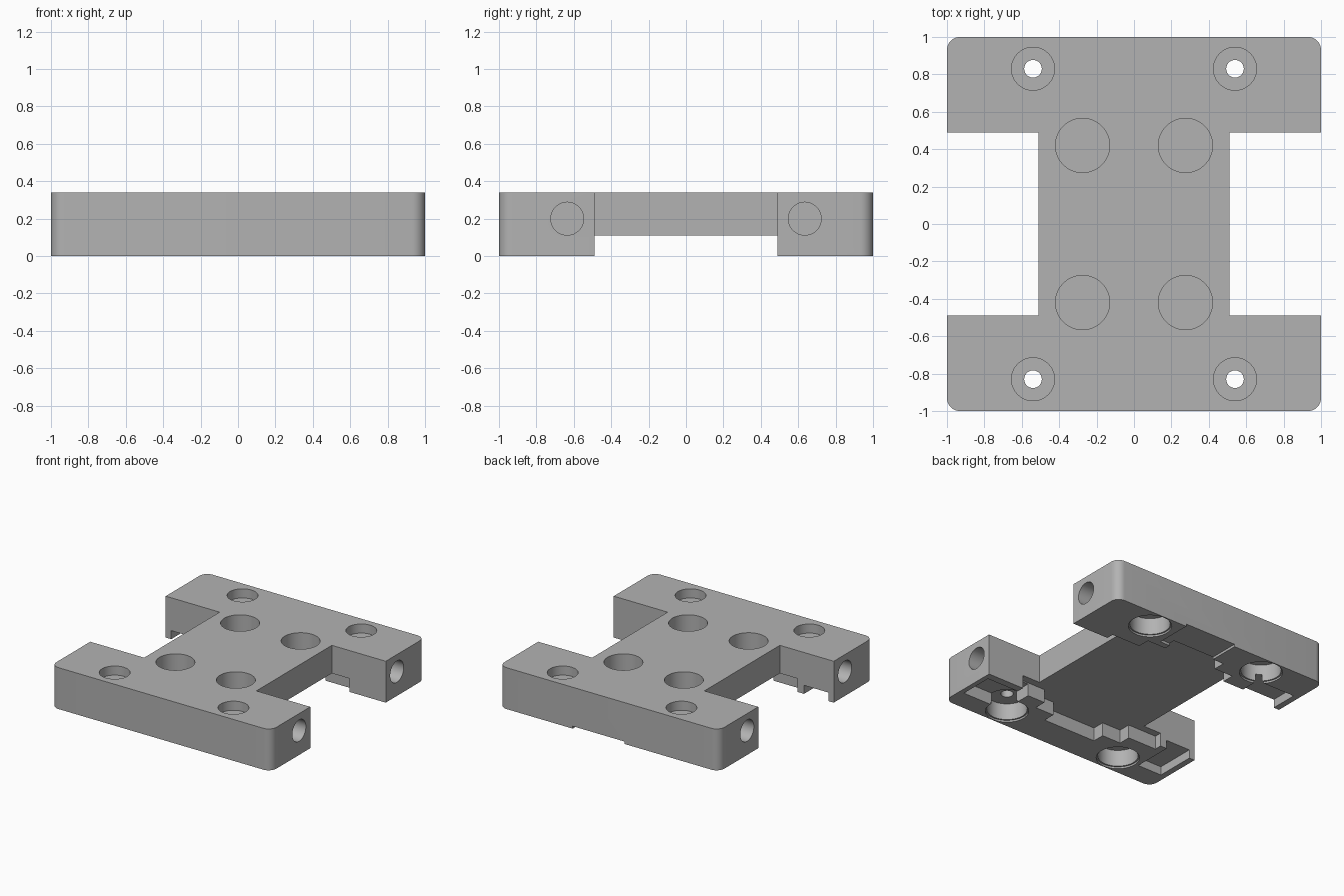
import bpy, bmesh, math
from mathutils import Matrix, Vector

cube = bpy.data.objects.get("Cube")
if cube:
    bpy.data.objects.remove(cube, do_unlink=True)

TOP, MID = 0.34, 0.11      # full height, underside of the waist
WAIST, ARM = 0.51, 0.49    # half width of the waist, inner edge of the arms
CORNER = 0.07

grey = bpy.data.materials.new("plain_grey")
grey.use_nodes = True
grey.diffuse_color = (0.45, 0.45, 0.45, 1)
grey.node_tree.nodes["Principled BSDF"].inputs["Base Color"].default_value = (0.45, 0.45, 0.45, 1)


def to_object(name, bm):
    bmesh.ops.recalc_face_normals(bm, faces=bm.faces)
    mesh = bpy.data.meshes.new(name)
    bm.to_mesh(mesh)
    bm.free()
    mesh.materials.append(grey)
    obj = bpy.data.objects.new(name, mesh)
    bpy.context.collection.objects.link(obj)
    return obj


def box(x0, x1, y0, y1, z0, z1):
    bm = bmesh.new()
    size = Matrix.Diagonal((x1 - x0, y1 - y0, z1 - z0, 1))
    centre = Vector((x0 + x1, y0 + y1, z0 + z1)) / 2
    bmesh.ops.create_cube(bm, size=1, matrix=Matrix.Translation(centre) @ size)
    return to_object("box_cutter", bm)


def drill(x, y, z0, z1, r0, r1=None):
    bm = bmesh.new()
    bmesh.ops.create_cone(bm, cap_ends=True, segments=48, radius1=r0,
                          radius2=r0 if r1 is None else r1, depth=z1 - z0,
                          matrix=Matrix.Translation((x, y, (z0 + z1) / 2)))
    return to_object("drill_cutter", bm)


def side_drill(side, y, z, r, depth):
    bm = bmesh.new()
    place = Matrix.Translation((side, y, z)) @ Matrix.Rotation(math.pi / 2, 4, 'Y')
    bmesh.ops.create_cone(bm, cap_ends=True, segments=48, radius1=r, radius2=r,
                          depth=2 * depth, matrix=place)
    return to_object("side_cutter", bm)


# H-shaped plate with rounded outer corners
outline = []
for sx, sy, start in ((1, 1, 0), (-1, 1, 90), (-1, -1, 180), (1, -1, 270)):
    arc = []
    for i in range(9):
        a = math.radians(start + i * 90 / 8)
        arc.append((sx * (1 - CORNER) + CORNER * math.cos(a),
                    sy * (1 - CORNER) + CORNER * math.sin(a)))
    notch = [(sx * WAIST, sy * ARM), (sx, sy * ARM)]
    outline += notch + arc if sx == sy else arc + notch[::-1]
bm = bmesh.new()
base = bm.faces.new([bm.verts.new((x, y, 0)) for x, y in outline])
sweep = bmesh.ops.extrude_face_region(bm, geom=[base])
bmesh.ops.translate(bm, vec=(0, 0, TOP),
                    verts=[v for v in sweep["geom"] if isinstance(v, bmesh.types.BMVert)])
plate = to_object("mounting_plate", bm)

cutters = []
# Underside channel, widened in steps into both arms
cutters.append(box(-1.1, 1.1, -ARM, ARM, -0.1, MID))
for s in (-1, 1):
    for half, depth in ((0.67, 0.55), (0.41, 0.65), (0.24, 0.75)):
        ends = sorted((0, s * depth))
        cutters.append(box(-half, half, *ends, -0.1, MID))

# Shallow pockets under the arms
cutters.append(box(-0.95, -0.73, -0.82, -0.45, -0.1, 0.07))
cutters.append(box(-0.95, -0.60, 0.45, 0.72, -0.1, 0.07))
cutters.append(box(0.57, 0.96, -0.83, -0.55, -0.1, 0.1))
cutters.append(box(-0.14, 0.33, 0.7, 1.1, -0.1, 0.02))

for sx in (-1, 1):
    for sy in (-1, 1):
        # Screw hole, counterbored from both faces
        x, y = sx * 0.54, sy * 0.83
        cutters.append(drill(x, y, -0.1, TOP + 0.1, 0.047))
        cutters.append(drill(x, y, TOP - 0.075, TOP + 0.1, 0.115))
        cutters.append(drill(x, y, -0.1, 0.15, 0.15))
        cutters.append(drill(x, y, -0.1, 0.015, 0.162))
        # Round blind pocket in the top
        cutters.append(drill(sx * 0.275, sy * 0.42, TOP - 0.18, TOP + 0.1, 0.145))
        # Blind hole in the arm end
        cutters.append(side_drill(sx, sy * 0.635, 0.2, 0.088, 0.22))

# Cut everything and bake the result
for cutter in cutters:
    mod = plate.modifiers.new("cut", 'BOOLEAN')
    mod.operation = 'DIFFERENCE'
    mod.solver = 'EXACT'
    mod.object = cutter
    cutter.hide_render = True
bpy.context.view_layer.update()
graph = bpy.context.evaluated_depsgraph_get()
baked = bpy.data.meshes.new_from_object(plate.evaluated_get(graph))
plate.modifiers.clear()
plate.data = baked
for cutter in cutters:
    bpy.data.objects.remove(cutter, do_unlink=True)
baked.materials.clear()
baked.materials.append(grey)

bpy.ops.object.select_all(action='DESELECT')
plate.select_set(True)
bpy.context.view_layer.objects.active = plate
bpy.ops.object.shade_smooth_by_angle(angle=math.radians(30))
